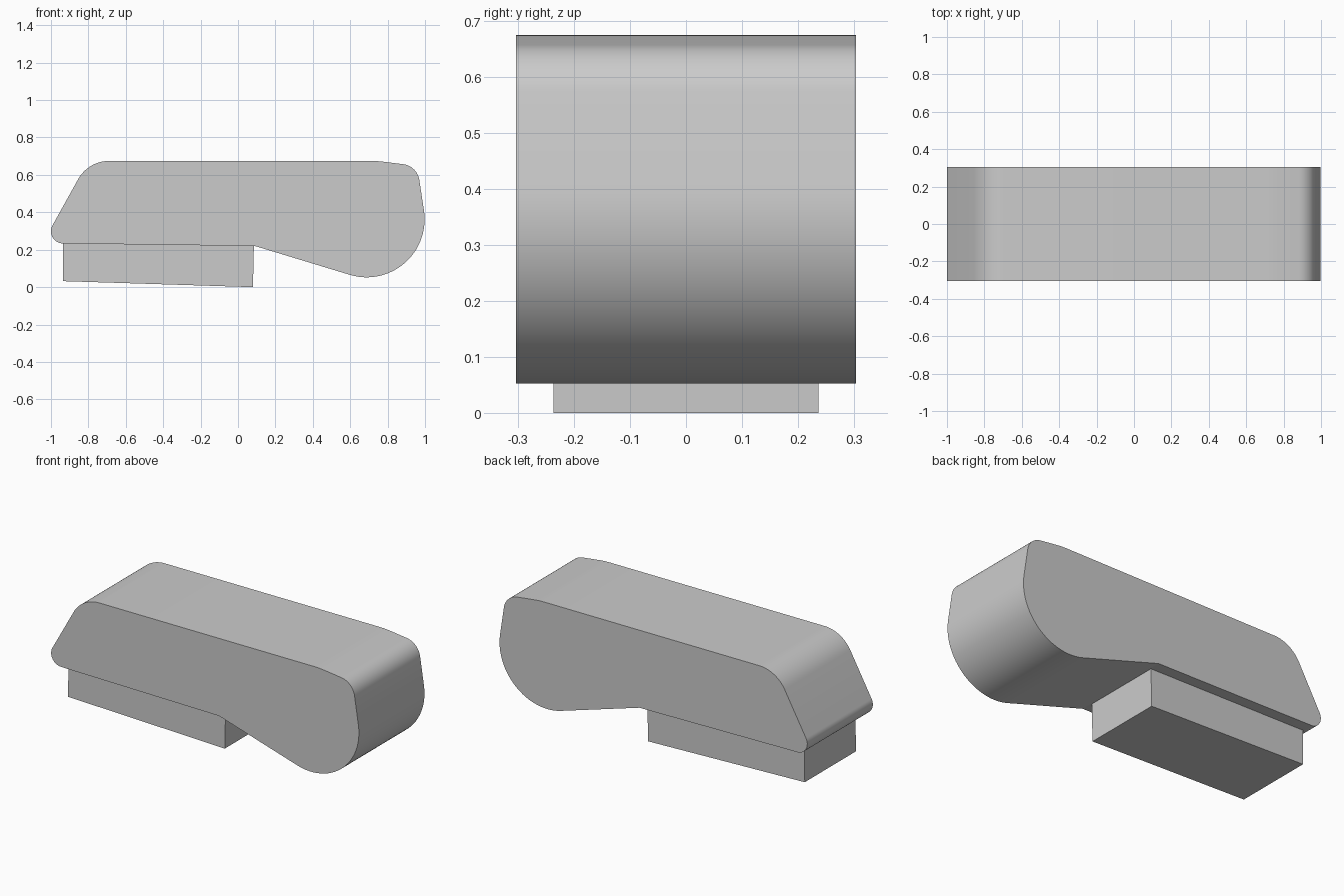
import bpy
import bmesh
from math import radians, tan, ceil
from mathutils import Vector

cube = bpy.data.objects.get("Cube")
if cube:
    bpy.data.objects.remove(cube, do_unlink=True)

# Single grey finish
grey = bpy.data.materials.new("light grey")
grey.use_nodes = True
colour = (0.6, 0.6, 0.6, 1)
grey.diffuse_color = colour
grey.node_tree.nodes["Principled BSDF"].inputs["Base Color"].default_value = colour


def rounded(corners):
    """Replace each (x, z, radius) corner of an outline by a tangent arc."""
    points = []
    for i, (x, z, radius) in enumerate(corners):
        here = Vector((x, z))
        if not radius:
            points.append(here)
            continue
        before = (Vector(corners[i - 1][:2]) - here).normalized()
        after = (Vector(corners[(i + 1) % len(corners)][:2]) - here).normalized()
        angle = before.angle(after)
        reach = radius / tan(angle / 2)
        middle = (before + after).normalized()
        centre = here + middle * (reach**2 + radius**2) ** 0.5
        start = (here + before * reach - centre).normalized()
        end = (here + after * reach - centre).normalized()
        steps = ceil(start.angle(end) / radians(5))
        for k in range(steps + 1):
            points.append(centre + radius * start.slerp(end, k / steps))
    return points


def extrude_profile(name, corners, half_width):
    """Make a solid from an x-z outline, centred across y."""
    bm = bmesh.new()
    face = bm.faces.new([bm.verts.new((p.x, -half_width, p.y)) for p in rounded(corners)])
    side = bmesh.ops.extrude_face_region(bm, geom=[face], use_keep_orig=True)
    moved = [g for g in side["geom"] if isinstance(g, bmesh.types.BMVert)]
    bmesh.ops.translate(bm, verts=moved, vec=(0, 2 * half_width, 0))
    bmesh.ops.recalc_face_normals(bm, faces=bm.faces)
    mesh = bpy.data.meshes.new(name)
    bm.to_mesh(mesh)
    bm.free()
    mesh.materials.append(grey)
    obj = bpy.data.objects.new(name, mesh)
    bpy.context.collection.objects.link(obj)
    bpy.ops.object.select_all(action="DESELECT")
    obj.select_set(True)
    bpy.context.view_layer.objects.active = obj
    bpy.ops.object.shade_smooth_by_angle(angle=radians(15))
    return obj


# Body: sloped nose, flat top, bulging rounded end
extrude_profile("body", [
    (-1.045, 0.235, 0.065),
    (-0.80, 0.675, 0.19),
    (0.74, 0.675, 0.5),
    (0.958, 0.648, 0.10),
    (1.068, -0.077, 0.31),
    (0.09, 0.22, 0),
], 0.304)

# Foot block under the nose
extrude_profile("foot_block", [
    (-0.935, 0.24, 0),
    (0.085, 0.225, 0),
    (0.08, 0.0, 0),
    (-0.937, 0.032, 0),
], 0.237)
